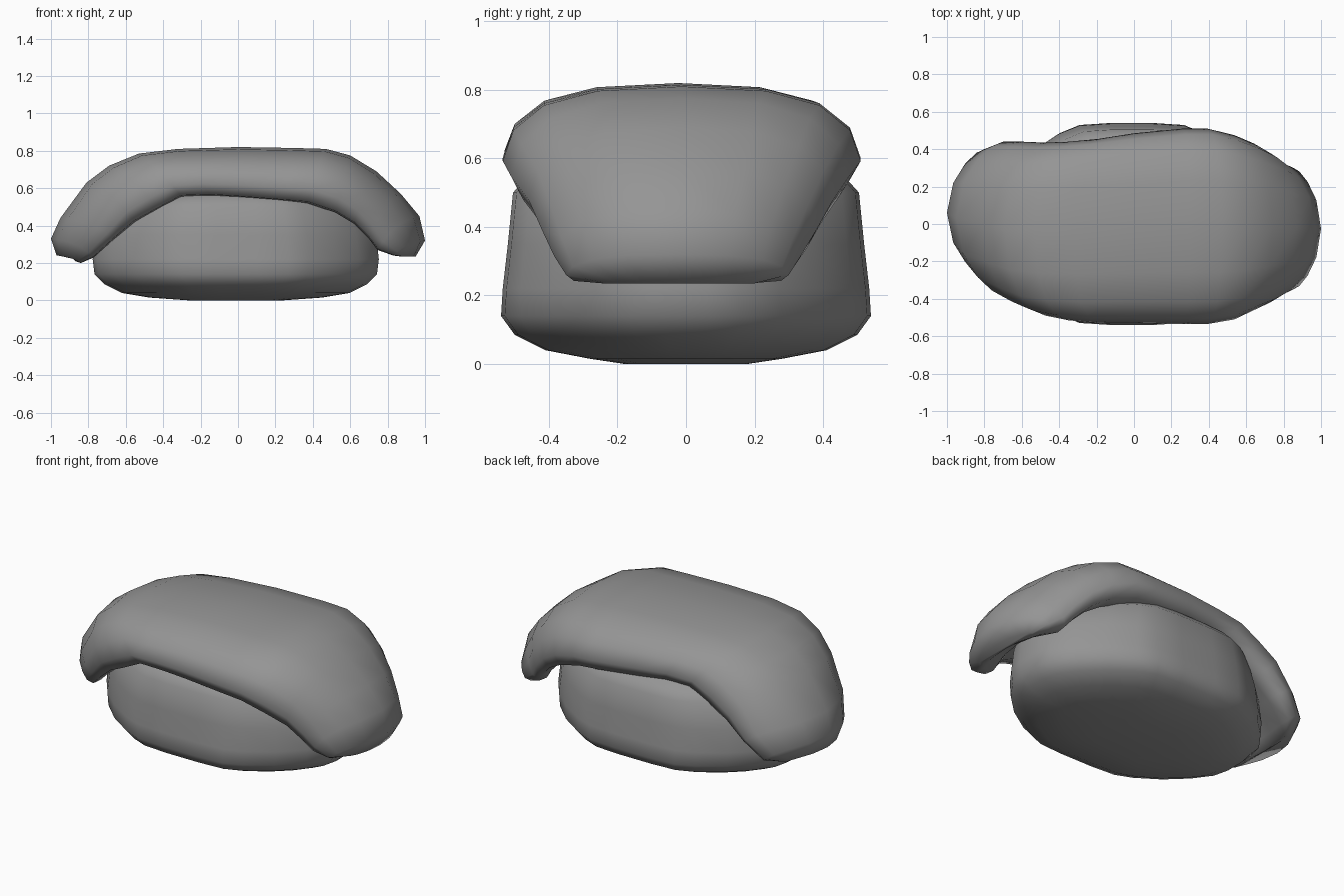
import bpy, bmesh, math

cube = bpy.data.objects.get("Cube")
if cube:
    bpy.data.objects.remove(cube, do_unlink=True)

grey = bpy.data.materials.new("plain grey")
grey.use_nodes = True
colour = (0.3, 0.3, 0.3, 1)
grey.diffuse_color = colour
grey.node_tree.nodes["Principled BSDF"].inputs["Base Color"].default_value = colour


def loft(name, rings, angle):
    """Skin a list of closed rings and cap both ends."""
    bm = bmesh.new()
    loops = [[bm.verts.new(p) for p in ring] for ring in rings]
    n = len(loops[0])
    for a, b in zip(loops, loops[1:]):
        for i in range(n):
            j = (i + 1) % n
            bm.faces.new((a[i], a[j], b[j], b[i]))
    bm.faces.new(loops[0])
    bm.faces.new(loops[-1])
    bmesh.ops.recalc_face_normals(bm, faces=bm.faces)
    mesh = bpy.data.meshes.new(name)
    bm.to_mesh(mesh)
    bm.free()
    obj = bpy.data.objects.new(name, mesh)
    bpy.context.collection.objects.link(obj)
    mesh.materials.append(grey)
    bpy.ops.object.select_all(action='DESELECT')
    obj.select_set(True)
    bpy.context.view_layer.objects.active = obj
    bpy.ops.object.shade_smooth_by_angle(angle=math.radians(angle))
    return obj


# Rice block: softened octagon plan, mirrored from one quarter
quarter = [(1, .12), (.97, .3), (.86, .51), (.7, .725), (.51, .9), (.37, .98), (.15, 1)]
right_side = quarter[::-1] + [(x, -y) for x, y in quarter]
plan = right_side + [(-x, -y) for x, y in right_side]

# Levels: height, half length, half depth
levels = [(0, .25, .18), (.015, .46, .28), (.04, .61, .41), (.085, .7, .5),
          (.14, .755, .54), (.22, .765, .535), (.35, .75, .52),
          (.5, .69, .505), (.55, .62, .46), (.6, .45, .36)]
loft("rice_block", [[(x * rx - .012, y * ry, z) for x, y in plan]
                    for z, rx, ry in levels], 60)

# Topping: half section as (share of half width, share of thickness)
half = [(.47, .955), (.77, .81), (.94, .56), (1, .25), (.93, .03), (.75, 0), (.4, .15)]
section = [(0, 1)] + half + [(0, .2)] + [(-w, t) for w, t in reversed(half)]

# Stations: outer x, outer z, inner x, inner z, front y, back y
stations = [
    (-.97, .24, -.84, .2, -.18, .28),
    (-1, .33, -.77, .23, -.28, .4),
    (-.95, .44, -.66, .33, -.38, .44),
    (-.81, .63, -.55, .42, -.44, .44),
    (-.69, .72, -.42, .49, -.49, .435),
    (-.53, .785, -.3, .555, -.515, .44),
    (-.32, .81, -.15, .56, -.53, .455),
    (0, .82, 0, .55, -.53, .485),
    (.3, .815, .25, .53, -.535, .51),
    (.47, .81, .37, .52, -.535, .51),
    (.6, .775, .52, .47, -.51, .475),
    (.74, .69, .62, .41, -.46, .43),
    (.87, .57, .7, .33, -.42, .38),
    (.97, .45, .745, .27, -.385, .335),
    (1, .32, .83, .24, -.35, .3),
    (.95, .235, .87, .235, -.24, .2),
]


def slice_ring(ox, oz, ix, iz, front, back):
    """One cross-section, its outer corners swept back towards the middle at the ends."""
    mid, reach = (front + back) / 2, (back - front) / 2
    bow = .48 * ox * ox * (ox - ix)
    return [(ix + (ox - ix) * t - bow * w * w * t, mid + reach * w, iz + (oz - iz) * t)
            for w, t in section]


loft("topping_slab", [slice_ring(*s) for s in stations], 80)
